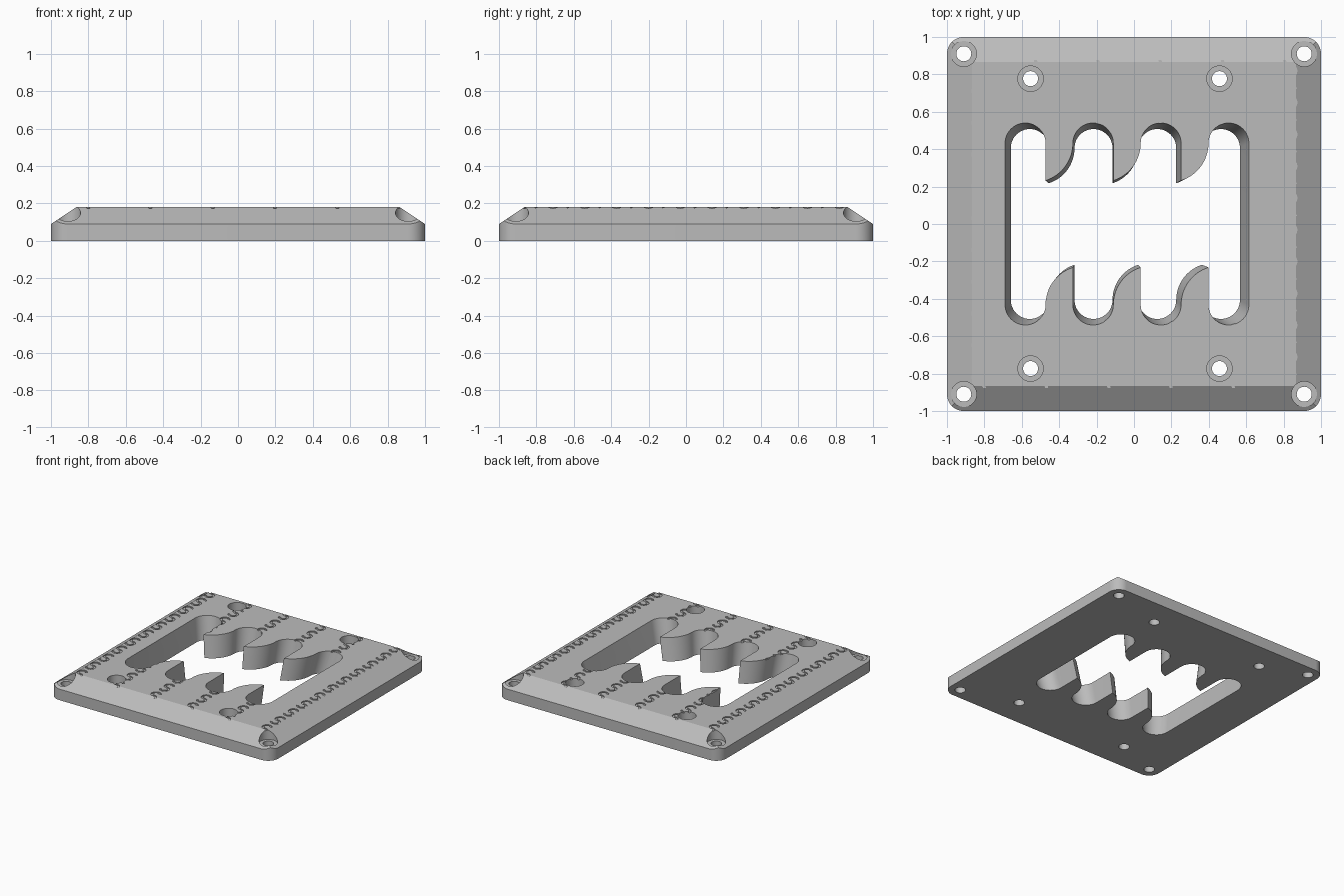
import bpy
import bmesh
from math import cos, sin, radians, atan2
from mathutils import Vector

HEIGHT, RIM, INSET = 0.18, 0.09, 0.135
MID_X = -0.0375          # centre line of the finger opening
PITCH, SLOT_R, ARC_Y, TIP_Y = 0.3625, 0.108, 0.432, 0.232

if "Cube" in bpy.data.objects:
    bpy.data.objects.remove(bpy.data.objects["Cube"], do_unlink=True)

grey = bpy.data.materials.new("plain grey")
grey.use_nodes = True
grey.diffuse_color = (0.5, 0.5, 0.5, 1)
grey.node_tree.nodes["Principled BSDF"].inputs["Base Color"].default_value = (0.5, 0.5, 0.5, 1)


def arc(cx, cy, r, start, end, steps):
    angles = [radians(start + (end - start) * i / steps) for i in range(steps + 1)]
    return [(cx + r * cos(a), cy + r * sin(a)) for a in angles]


def loft(bm, rings):
    """Closed solid through (outline, height) rings."""
    loops = [[bm.verts.new((x, y, z)) for x, y in pts] for pts, z in rings]
    n = len(loops[0])
    for low, high in zip(loops, loops[1:]):
        for i in range(n):
            j = (i + 1) % n
            bm.faces.new((low[i], low[j], high[j], high[i]))
    bm.faces.new(loops[0][::-1])
    bm.faces.new(loops[-1])


def make_object(name, bm):
    bmesh.ops.recalc_face_normals(bm, faces=bm.faces)
    mesh = bpy.data.meshes.new(name)
    bm.to_mesh(mesh)
    bm.free()
    mesh.materials.append(grey)
    obj = bpy.data.objects.new(name, mesh)
    bpy.context.collection.objects.link(obj)
    return obj


# Plate with rounded corners and four sloped edges
bm = bmesh.new()
outline = []
for k, (sx, sy) in enumerate([(1, 1), (-1, 1), (-1, -1), (1, -1)]):
    outline += arc(0.91 * sx, 0.91 * sy, 0.09, 90 * k, 90 * k + 90, 12)
loft(bm, [(outline, 0), (outline, HEIGHT)])
for dx, dy in [(1, 0), (-1, 0), (0, 1), (0, -1)]:
    edge = 1 - INSET
    slope = HEIGHT - RIM
    bmesh.ops.bisect_plane(
        bm, geom=bm.verts[:] + bm.edges[:] + bm.faces[:], dist=1e-5,
        plane_co=(dx * edge, dy * edge, HEIGHT),
        plane_no=Vector((dx * slope, dy * slope, INSET)).normalized(),
        clear_outer=True)
    bmesh.ops.holes_fill(bm, edges=[e for e in bm.edges if e.is_boundary])
plate = make_object("cover_plate", bm)

# Finger opening: four rounded slots parted by curved claws, tapering downward
gap = PITCH - 2 * SLOT_R
drop = ARC_Y - TIP_Y
sweep = 2 * atan2(gap, drop)
claw_r = drop / sin(sweep)
half = []
for i in (3, 2, 1, 0):
    cx = MID_X + (i - 1.5) * PITCH
    half += arc(cx, ARC_Y, SLOT_R, 0, 180, 24)
    if i:
        half += arc(cx - SLOT_R - claw_r, ARC_Y, claw_r, 0, -sweep * 180 / 3.14159265, 16)[1:]
opening = half + [(2 * MID_X - x, -y) for x, y in half]


def tapered(z):
    s = 0.94 + 0.06 * z / HEIGHT
    return [(-0.18 + (x + 0.18) * s, y * s) for x, y in opening], z


bm = bmesh.new()
loft(bm, [tapered(-0.03), tapered(HEIGHT + 0.03)])
cutters = [make_object("finger_opening_cutter", bm)]

# Stepped screw holes
bm = bmesh.new()
spots = [(x, y) for x in (-0.91, 0.91) for y in (-0.91, 0.91)]
spots += [(x, y) for x in (-0.553, 0.457) for y in (-0.773, 0.777)]
for x, y in spots:
    bore, head = (arc(x, y, r, 0, 352.5, 47) for r in (0.04, 0.068))
    loft(bm, [(bore, -0.05), (bore, 0.1), (head, 0.1), (head, 0.25)])
cutters.append(make_object("screw_hole_cutter", bm))

# Shallow wavy grooves repeated over the top face
bm = bmesh.new()
R, W = 0.031, 0.008
right, left = [
    arc(0, R, R + w, 20, 270, 14) + arc(0, -R, R - w, 90, -160, 14)[1:]
    for w in (W, -W)]
wave = right + left[::-1]
for col in range(6):
    for row in range(11):
        cx, cy = -0.83 + 0.333 * col, -0.85 + 0.17 * row
        ring = [(cx + x, cy + y) for x, y in wave]
        loft(bm, [(ring, HEIGHT - 0.008), (ring, HEIGHT + 0.03)])
cutters.insert(0, make_object("wavy_groove_cutter", bm))

# Cut everything, then drop the cutters
bpy.ops.object.select_all(action="DESELECT")
plate.select_set(True)
bpy.context.view_layer.objects.active = plate
for cutter in cutters:
    cutter.hide_render = True
    mod = plate.modifiers.new(cutter.name, "BOOLEAN")
    mod.operation = "DIFFERENCE"
    mod.solver = "EXACT"
    mod.object = cutter
    bpy.ops.object.modifier_apply(modifier=mod.name)
    bpy.data.objects.remove(cutter, do_unlink=True)

bpy.ops.object.shade_smooth_by_angle(angle=radians(25))
